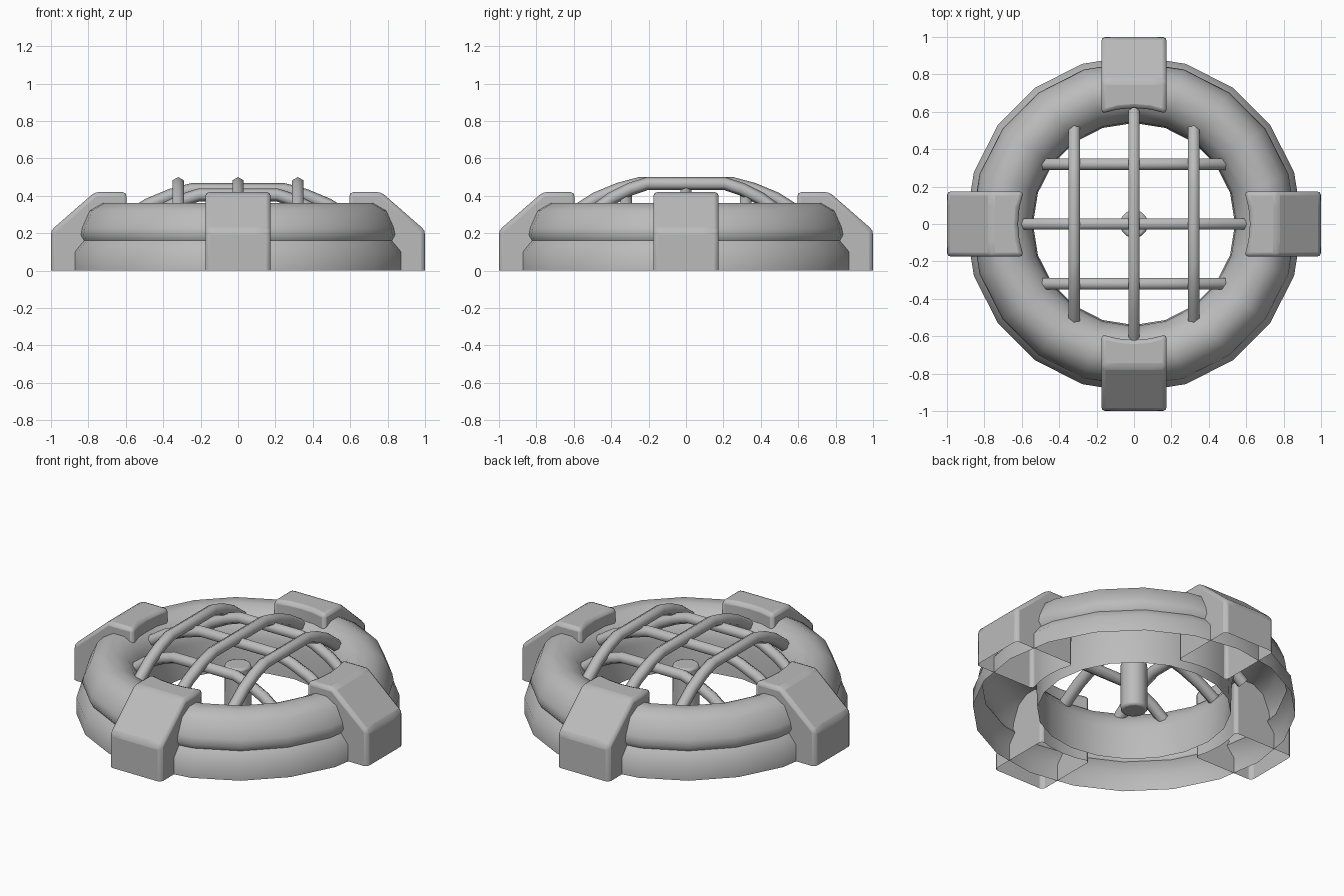
import bpy, bmesh, math
from mathutils import Matrix, Vector

cube = bpy.data.objects.get("Cube")
if cube:
    bpy.data.objects.remove(cube, do_unlink=True)

GREY = (0.5, 0.5, 0.5, 1)
metal = bpy.data.materials.new("plain_grey")
metal.use_nodes = True
metal.diffuse_color = GREY
bsdf = next(n for n in metal.node_tree.nodes if n.type == 'BSDF_PRINCIPLED')
bsdf.inputs["Base Color"].default_value = GREY


def finish(name, bm, angle=40, bevel=0):
    """Turn a bmesh into a shaded object, with optional rounded edges."""
    bmesh.ops.recalc_face_normals(bm, faces=bm.faces)
    mesh = bpy.data.meshes.new(name)
    bm.to_mesh(mesh)
    bm.free()
    mesh.materials.append(metal)
    obj = bpy.data.objects.new(name, mesh)
    bpy.context.collection.objects.link(obj)
    if bevel:
        mod = obj.modifiers.new("rounded_edges", 'BEVEL')
        mod.width = bevel
        mod.segments = 2
        mod.limit_method = 'ANGLE'
        mod.angle_limit = math.radians(30)
    bpy.ops.object.select_all(action='DESELECT')
    obj.select_set(True)
    bpy.context.view_layer.objects.active = obj
    bpy.ops.object.shade_smooth_by_angle(angle=math.radians(angle))
    return obj


def loft(bm, sections, closed_section=True, closed_loft=False):
    """Bridge equal-length rows of points with quads."""
    rows = [[bm.verts.new(p) for p in s] for s in sections]
    n = len(rows[0])
    pairs = list(zip(rows, rows[1:])) + ([(rows[-1], rows[0])] if closed_loft else [])
    for a, b in pairs:
        for i in range(n if closed_section else n - 1):
            j = (i + 1) % n
            bm.faces.new((a[i], a[j], b[j], b[i]))
    return rows


# Hollow ring, open underneath: base band, round tube and inner wall
profile = [(0.9, 0), (0.9, 0.1), (0.85, 0.16), (0.868, 0.19), (0.86, 0.23),
           (0.82, 0.32), (0.75, 0.36), (0.68, 0.36), (0.61, 0.325),
           (0.562, 0.26), (0.547, 0.2), (0.54, 0)]
bm = bmesh.new()
SIDES = 20
loft(bm, [[(r * math.cos(a), r * math.sin(a), z) for r, z in profile]
          for a in (k * math.tau / SIDES for k in range(SIDES))],
     closed_section=False, closed_loft=True)
finish("ring_housing", bm, 50)

# Four clamps over the ring, open underneath, with a hollowed inner end
HALF = 0.175
for k, side in enumerate(("left", "back", "right", "front")):
    bm = bmesh.new()
    sections = []
    for f in (-1, -0.5, 0, 0.5, 1):
        inner = 0.59 + 0.03 * (1 - f * f)
        outline = [(1, 0), (1, 0.215), (0.765, 0.42), (inner, 0.42), (inner, 0)]
        sections.append([(x, f * HALF, z) for x, z in outline])
    rows = loft(bm, sections, closed_section=False)
    bm.faces.new(rows[0])
    bm.faces.new(rows[-1])
    bm.transform(Matrix.Rotation(k * math.pi / 2, 4, 'Z'))
    finish(side + "_clamp", bm, 40, 0.022)


def bar(name, offset, top, reach, along_y):
    """Hexagonal bar bent down at both ends into the ring."""
    half = [(0.25, 0), (0.36, -0.03), (0.48, -0.08), (0.63, -0.175)]
    path = [(-t, d) for t, d in reversed(half)] + half
    path = [Vector((t * reach, 0, top - 0.035 + d)) for t, d in path]
    bm = bmesh.new()
    sections = []
    for i, p in enumerate(path):
        tangent = (path[min(i + 1, len(path) - 1)] - path[max(i - 1, 0)]).normalized()
        side = Vector((0, 1, 0))
        up = tangent.cross(side) * -1
        sections.append([p + Vector((0, offset, 0))
                         + 0.035 * (up * math.cos(a) + side * math.sin(a))
                         for a in (k * math.tau / 6 for k in range(6))])
    rows = loft(bm, sections)
    bm.faces.new(rows[0])
    bm.faces.new(rows[-1])
    if along_y:
        bm.transform(Matrix.Rotation(math.pi / 2, 4, 'Z'))
    finish(name, bm, 65)


# Protective grille: three upper bars crossing three lower bars
for label, offset in (("first", -0.32), ("middle", 0), ("last", 0.32)):
    reach = 0.83 if offset else 1
    bar(label + "_upper_bar", offset, 0.5, reach, True)
    bar(label + "_lower_bar", offset, 0.44 if offset else 0.467, reach, False)

# Central post below the grille
bm = bmesh.new()
bmesh.ops.create_cone(bm, cap_ends=True, segments=12, radius1=0.075, radius2=0.075,
                      depth=0.3, matrix=Matrix.Translation((0, 0, 0.15)))
finish("centre_post", bm, 40, 0.012)
